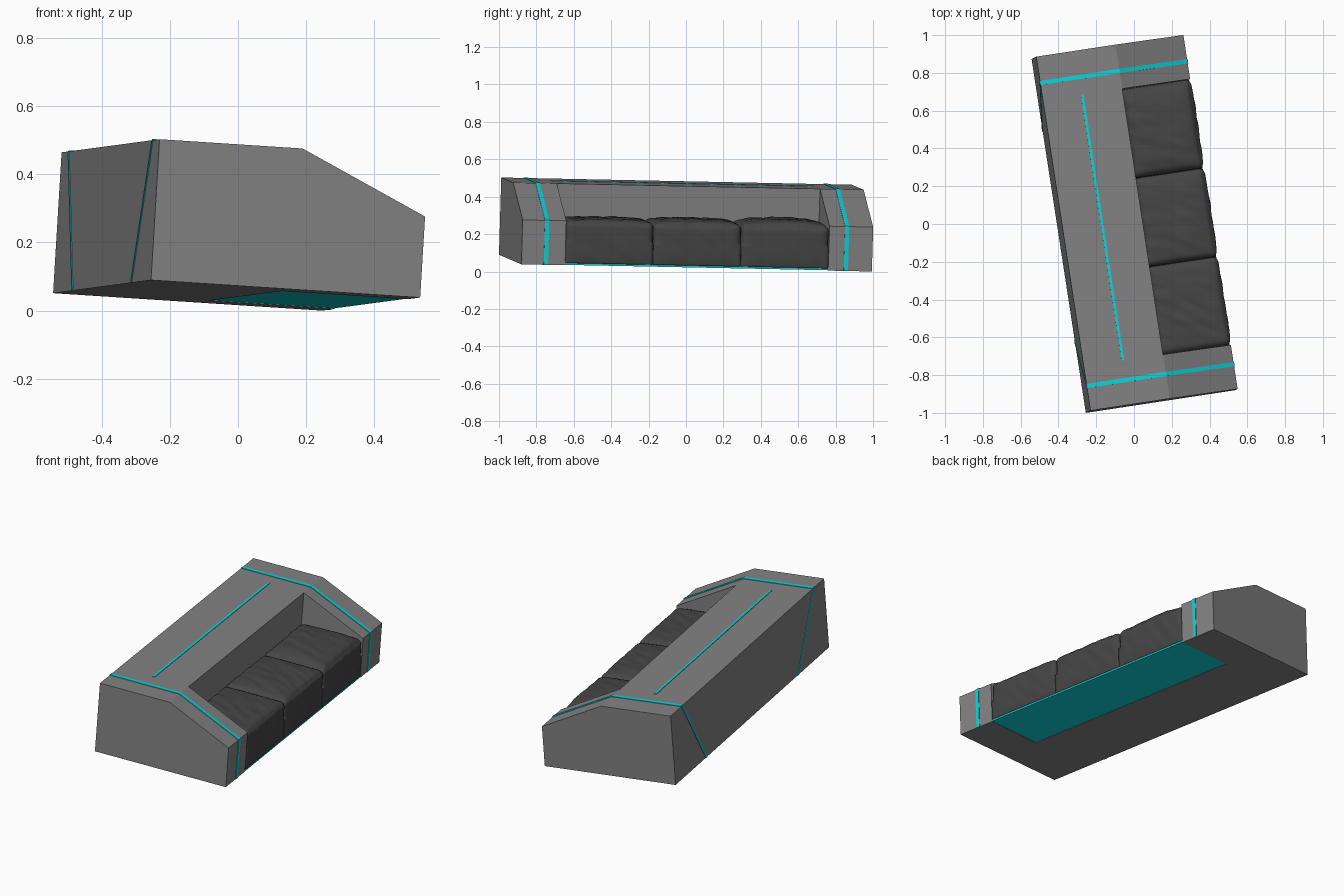
import bpy, bmesh, math
from mathutils import Matrix, Vector, noise

if "Cube" in bpy.data.objects:
    bpy.data.objects.remove(bpy.data.objects["Cube"])

# Sofa frame: a = back to front, b = along the length, c = up; the whole sofa is slightly turned and tilted
ua = Vector((.987, .15, -.064)).normalized()
uc = ua.cross(Vector((-.155, .9877, -.020))).normalized()
ub = uc.cross(ua)
FRAME = Matrix.Translation((-.255, -1.0, .0895)) @ Matrix((ua, ub, uc)).transposed().to_4x4()

DEPTH, LENGTH, HEIGHT = .80, 1.896, .414
RIDGE, FRONT_H, ARM = .425, .238, .236


def material(name, rgb):
    m = bpy.data.materials.new(name)
    m.diffuse_color = (*rgb, 1)
    m.use_nodes = True
    m.node_tree.nodes["Principled BSDF"].inputs["Base Color"].default_value = m.diffuse_color
    return m


GREY = material("grey shell", (.225, .225, .225))
DARK = material("charcoal fabric", (.06, .06, .06))
CYAN = material("cyan trim", (.005, .65, .67))


def add(name, bm, mat):
    bmesh.ops.recalc_face_normals(bm, faces=bm.faces)
    me = bpy.data.meshes.new(name)
    bm.to_mesh(me)
    bm.free()
    me.materials.append(mat)
    ob = bpy.data.objects.new(name, me)
    bpy.context.collection.objects.link(ob)
    ob.matrix_world = FRAME
    return ob


def slab(name, points, push, mat, ring=0):
    """Polygon pushed along a vector; ring > 0 leaves only a border of that width."""
    bm = bmesh.new()
    face = bm.faces.new([bm.verts.new(p) for p in points])
    bm.normal_update()
    if ring:
        bmesh.ops.inset_region(bm, faces=[face], thickness=ring, use_even_offset=True)
        bmesh.ops.delete(bm, geom=[face], context='FACES')
    out = bmesh.ops.extrude_face_region(bm, geom=bm.faces[:], use_keep_orig=True)
    moved = [g for g in out["geom"] if isinstance(g, bmesh.types.BMVert)]
    bmesh.ops.translate(bm, verts=moved, vec=Vector(push))
    return add(name, bm, mat)


def profile(points, b):
    return [(a, b, c) for a, c in points]


# Backrest block and the two sloping arms
slab("backrest", profile([(0, 0), (RIDGE, 0), (RIDGE, HEIGHT), (0, HEIGHT)], 0), (0, LENGTH, 0), GREY)
arm = [(RIDGE, 0), (DEPTH, 0), (DEPTH, FRONT_H), (RIDGE, HEIGHT)]
for side, b in (("near", 0), ("far", LENGTH - ARM)):
    slab(side + "_arm", profile(arm, b), (0, ARM, 0), GREY)

# Glowing plate under the seat
slab("seat_base_plate", [(RIDGE, ARM, .002), (DEPTH, ARM, .002), (DEPTH, LENGTH - ARM, .002),
                         (RIDGE, LENGTH - ARM, .002)], (0, 0, .018), CYAN)

# Stripes over the arms, continuing as thin slanted lines down the back
T = .003
band = [(0, HEIGHT), (RIDGE, HEIGHT), (DEPTH, FRONT_H), (DEPTH, 0),
        (DEPTH + T, 0), (DEPTH + T, FRONT_H + .002), (RIDGE + .001, HEIGHT + T), (0, HEIGHT + T)]
for side, top, low in (("near", .132, .38), ("far", 1.755, 1.516)):
    slab(side + "_arm_stripe", profile(band, top - .0115), (0, .023, 0), CYAN)
    w = .007
    slab(side + "_back_stripe", [(0, top - w, HEIGHT), (0, top + w, HEIGHT), (0, low + w, 0),
                                 (0, low - w, 0)], (-T, 0, 0), CYAN)

# Long line on top of the backrest
slab("top_line", [(.203, ARM, HEIGHT), (.217, ARM, HEIGHT), (.217, LENGTH - ARM, HEIGHT),
                  (.203, LENGTH - ARM, HEIGHT)], (0, 0, T), CYAN)

# Two nested outlines on the near end
outer = [(.062, .030), (.722, .030), (.722, .231), (.416, .379), (.062, .381)]
inner = [(.088, .058), (.692, .058), (.692, .220), (.406, .350), (.084, .353)]
slab("end_outline_outer", profile(outer, 0), (0, -T, 0), CYAN, ring=.015)
slab("end_outline_inner", profile(inner, 0), (0, -T, 0), CYAN, ring=.008)


# Three soft wrinkled seat cushions
def cushion(index, puff):
    width = (LENGTH - 2 * ARM) / 3
    lo = Vector((RIDGE, ARM + index * width + .001, .012))
    hi = Vector((DEPTH + .001, ARM + (index + 1) * width - .001, .236))
    mid, half, r = (lo + hi) / 2, (hi - lo) / 2, .028
    bm = bmesh.new()
    bmesh.ops.create_cube(bm, size=2)
    bmesh.ops.subdivide_edges(bm, edges=bm.edges[:], cuts=31, use_grid_fill=True)
    for v in bm.verts:
        s = v.co.copy()
        p = Vector([s[i] * half[i] for i in range(3)])
        core = Vector([max(-half[i] + r, min(half[i] - r, p[i])) for i in range(3)])
        if p.z > 0 and (p - core).length > 0:
            p = core + (p - core).normalized() * r
        q = mid + p
        dome = (1 - s.x ** 4) * (1 - s.y ** 4)
        if s.z > .5:
            crease = noise.noise(Vector((q.x * 9, q.y * 22 + q.x * 10, index * 5.3)))
            q.z += (puff * dome + .007 * crease * (1 - s.y ** 4)) * (s.z - .5) * 2
        if s.x > .9:
            fold = noise.noise(Vector((q.y * 18 + q.z * 12, q.z * 8, index * 3.1)))
            q.x += (.007 + .006 * fold) * (1 - s.y ** 4) * (1 - s.z ** 4)
        v.co = q
    ob = add(f"seat_cushion_{index + 1}", bm, DARK)
    ob.data.shade_smooth()


for i, puff in enumerate((.012, .018, .028)):
    cushion(i, puff)
